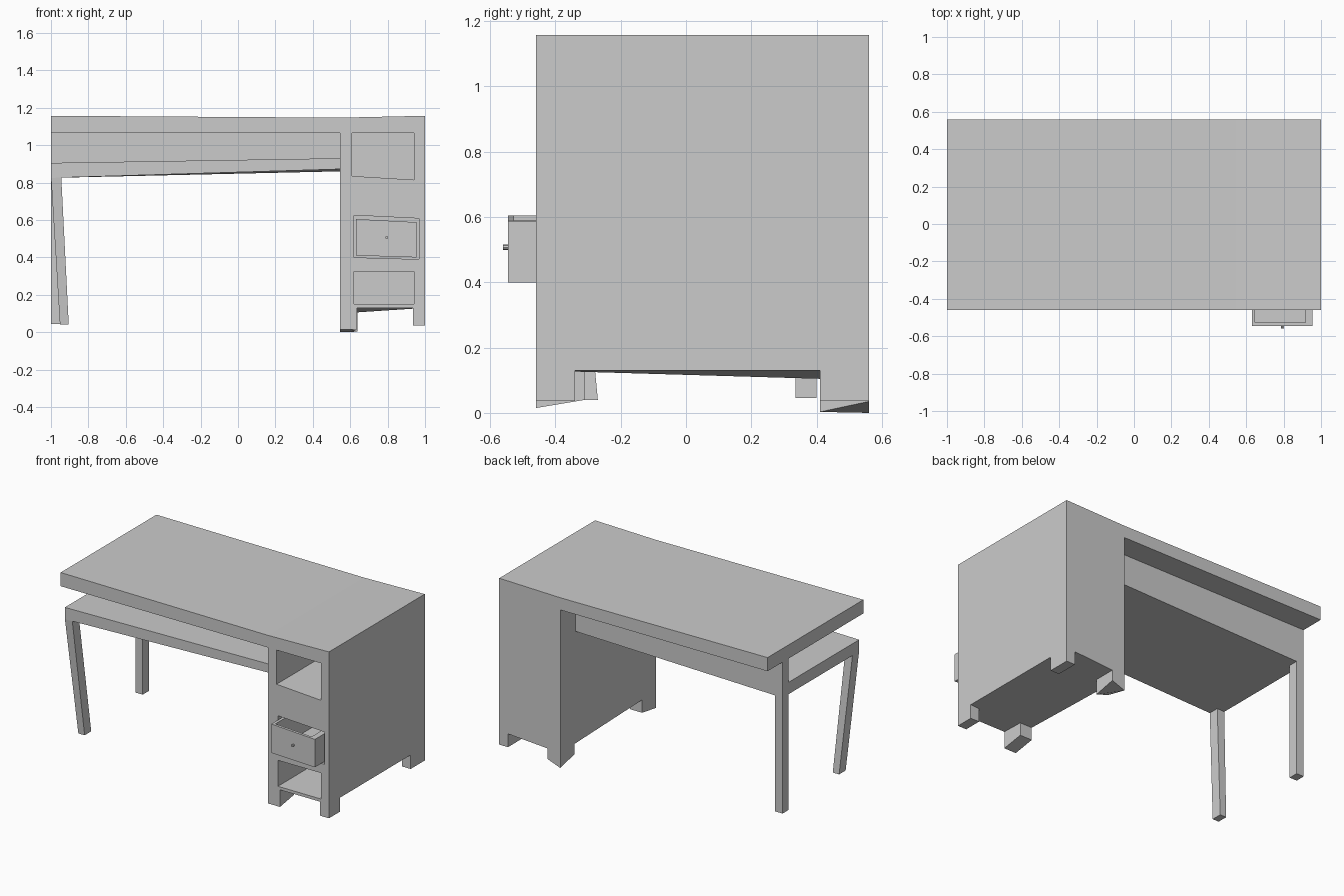
import bpy, math

if "Cube" in bpy.data.objects:
    bpy.data.objects.remove(bpy.data.objects["Cube"])


def hexa(name, bottom, top):
    """Six-sided block from 4 bottom and 4 top corners (front-left, front-right, back-right, back-left)."""
    me = bpy.data.meshes.new(name)
    faces = [(3, 2, 1, 0), (4, 5, 6, 7)]
    faces += [(i, (i + 1) % 4, (i + 1) % 4 + 4, i + 4) for i in range(4)]
    me.from_pydata(list(bottom) + list(top), [], faces)
    ob = bpy.data.objects.new(name, me)
    bpy.context.collection.objects.link(ob)
    return ob


def rect(x0, x1, y0, y1, z):
    """Corner ring; z is one height or four, one per corner."""
    zs = z if isinstance(z, tuple) else (z,) * 4
    return [(x, y, h) for (x, y), h in zip([(x0, y0), (x1, y0), (x1, y1), (x0, y1)], zs)]


def block(name, x0, x1, y0, y1, zb, zt):
    return hexa(name, rect(x0, x1, y0, y1, zb), rect(x0, x1, y0, y1, zt))


def cut(target, cutter):
    mod = target.modifiers.new("opening", 'BOOLEAN')
    mod.operation = 'DIFFERENCE'
    mod.solver = 'EXACT'
    mod.object = cutter
    cutter.hide_render = True
    cutter.hide_set(True)


PX, FRONT, BACK = 0.545, -0.46, 0.56

# Desk top, dipping slightly towards the cabinet
block("desk_top", -1, PX, FRONT, BACK, 1.065, (1.157, 1.147, 1.147, 1.157))

# Cabinet with three openings
cabinet = block("cabinet", PX, 1, FRONT, BACK, (0.13, 0.13, 0.13, 0.10),
                (1.147, 1.157, 1.157, 1.147))
openings = [
    (0.61, 0.94, (0.835, 0.815, 0.815, 0.835), 1.065),
    (0.62, 0.968, (0.40, 0.39, 0.39, 0.40), (0.625, 0.608, 0.608, 0.625)),
    (0.62, 0.94, 0.15, 0.325),
]
for i, (x0, x1, zb, zt) in enumerate(openings):
    cut(cabinet, block(f"opening_cutter_{i}", x0, x1, -0.6, 0.48, zb, zt))

# Cabinet feet with uneven soles
feet = {
    "front_left": (PX, 0.635, FRONT, -0.31, (0.015, 0.015, 0.04, 0.04)),
    "front_right": (0.935, 1, FRONT, -0.34, 0.036),
    "back_right": (0.935, 1, 0.41, BACK, 0.036),
    "back_left": (PX, 0.64, 0.41, BACK, (0.035, 0.003, 0.035, 0.0)),
}
for name, (x0, x1, y0, y1, sole) in feet.items():
    block(f"cabinet_foot_{name}", x0, x1, y0, y1, sole, 0.132)

# Lower shelf and the panel joining it to the top
block("shelf", -1, PX, -0.415, 0.40, (0.825, 0.872, 0.86, 0.825), (0.905, 0.93, 0.93, 0.905))
block("back_panel", -1, PX, 0.335, 0.40, (0.83, 0.865, 0.865, 0.83), 1.065)

# Legs: splayed in front, straight at the back
hexa("front_leg", rect(-0.952, -0.905, -0.34, -0.27, 0.04), rect(-1, -0.945, -0.415, -0.345, 0.83))
block("back_leg", -1, -0.945, 0.335, 0.40, 0.045, 0.83)

# Drawer: open box pulled slightly out
drawer = block("drawer", 0.63, 0.955, -0.545, 0.35, (0.41, 0.40, 0.40, 0.41),
               (0.605, 0.588, 0.588, 0.605))
cut(drawer, block("drawer_cutter", 0.648, 0.918, -0.527, 0.33, 0.43, 0.7))

# Drawer knob
bpy.ops.mesh.primitive_cylinder_add(vertices=8, radius=0.008, depth=0.02,
                                    location=(0.795, -0.55, 0.507),
                                    rotation=(math.pi / 2, 0, 0))
bpy.context.object.name = "drawer_knob"
